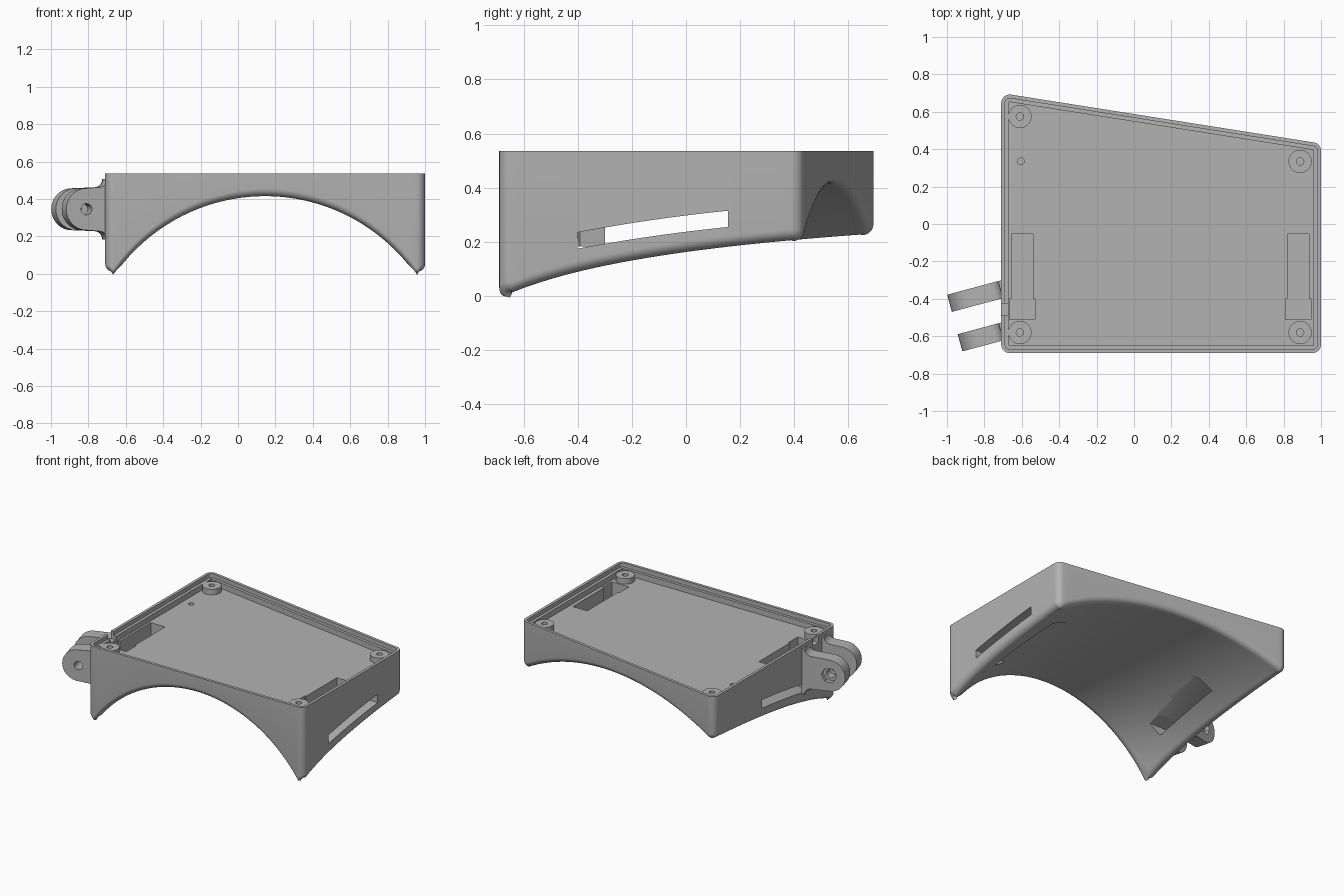
import bpy, bmesh, math
from mathutils import Vector

if "Cube" in bpy.data.objects:
    bpy.data.objects.remove(bpy.data.objects["Cube"])

mat = bpy.data.materials.new("grey plastic")
mat.diffuse_color = (0.45, 0.45, 0.45, 1)
mat.use_nodes = True
mat.node_tree.nodes["Principled BSDF"].inputs["Base Color"].default_value = mat.diffuse_color

TOP, LEDGE, FLOOR = 0.535, 0.505, 0.465
FILLET, CORNER = 0.04, 0.045
NX, NY, NA = 40, 26, 6

# Tray outline: trapezoid, counter-clockwise from front left
poly = [Vector(p) for p in ((-0.71, -0.69), (1, -0.69), (1, 0.43), (-0.71, 0.70))]
normals = []
for i in range(4):
    d = (poly[(i + 1) % 4] - poly[i]).normalized()
    normals.append(Vector((-d.y, d.x)))


def finish(name, bm, smooth=True):
    bmesh.ops.recalc_face_normals(bm, faces=bm.faces)
    me = bpy.data.meshes.new(name)
    bm.to_mesh(me)
    bm.free()
    ob = bpy.data.objects.new(name, me)
    bpy.context.collection.objects.link(ob)
    me.materials.append(mat)
    return ob


def activate(ob):
    bpy.ops.object.select_all(action='DESELECT')
    ob.select_set(True)
    bpy.context.view_layer.objects.active = ob


def smooth(ob, angle=30):
    activate(ob)
    bpy.ops.object.shade_smooth_by_angle(angle=math.radians(angle))


def cut(ob, cutters):
    activate(ob)
    for c in cutters:
        m = ob.modifiers.new("cut", 'BOOLEAN')
        m.operation, m.solver, m.object = 'DIFFERENCE', 'EXACT', c
        bpy.ops.object.modifier_apply(modifier=m.name)
        bpy.data.objects.remove(c)


def prism(name, pts, offset):
    """Extrude a planar loop of 3D points by an offset vector."""
    bm = bmesh.new()
    a = [bm.verts.new(p) for p in pts]
    b = [bm.verts.new(Vector(p) + Vector(offset)) for p in pts]
    bm.faces.new(a)
    bm.faces.new(b[::-1])
    for i in range(len(a)):
        j = (i + 1) % len(a)
        bm.faces.new((a[i], b[i], b[j], a[j]))
    return finish(name, bm)


def box(name, x0, x1, y0, y1, z0, z1):
    return prism(name, [(x0, y0, z0), (x1, y0, z0), (x1, y1, z0), (x0, y1, z0)], (0, 0, z1 - z0))


def cylinder(name, x, y, r, z0, z1, n=32):
    pts = [(x + r * math.cos(k * math.tau / n), y + r * math.sin(k * math.tau / n), z0) for k in range(n)]
    return prism(name, pts, (0, 0, z1 - z0))


# Conical arch under the tray, with a rounded lower rim
def arch(p):
    r = 0.978 + 0.65 * (p.y + 0.65)
    return 0.415 - r + math.sqrt(max(r * r - (p.x - 0.145) ** 2, 0.01))


def rim(p, n, t):
    p0 = p + n * (FILLET - t)
    m = (arch(p0 + n * 0.01) - arch(p0 - n * 0.01)) / 0.02
    s = math.sqrt(1 + m * m)
    if t >= FILLET * (1 + m / s):
        return arch(p)
    return arch(p0) + FILLET * s - math.sqrt(max(FILLET ** 2 - (t - FILLET) ** 2, 0))


def underside(p):
    return max(rim(p, n, n.dot(p - q)) for n, q in zip(normals, poly))


def inset_corner(i, t):
    n1, n2 = normals[i - 1], normals[i]
    d1, d2 = n1.dot(poly[i]) + t, n2.dot(poly[i]) + t
    det = n1.x * n2.y - n1.y * n2.x
    return Vector(((d1 * n2.y - d2 * n1.y) / det, (n1.x * d2 - n2.x * d1) / det))


def ring(t, z=None):
    """Rounded outline inset by t; without z it follows the underside."""
    out, rad = [], max(CORNER - t, 0)
    cs = [inset_corner(i, max(t, CORNER)) for i in range(4)]
    for i in range(4):
        for k in range(1, NA):
            n = normals[i - 1].lerp(normals[i], k / NA).normalized()
            p = cs[i] - n * rad
            h = z if z is not None else (rim(p, n, t) if rad else underside(p))
            out.append((p.x, p.y, h))
        seg = NX if i % 2 == 0 else NY
        a, b = cs[i] - normals[i] * rad, cs[(i + 1) % 4] - normals[i] * rad
        for k in range(seg + 1):
            p = a.lerp(b, k / seg)
            out.append((p.x, p.y, underside(p) if z is None else z))
    return out


# Tray body: floor, ledge, rim, walls, rounded edge, arch surface
bm = bmesh.new()
rings = [ring(0.04, FLOOR), ring(0.04, LEDGE), ring(0.02, LEDGE), ring(0.02, TOP), ring(0, TOP)]
rings += [ring(FILLET * (1 - math.cos(math.pi * k / 14))) for k in range(15)]
loops = [[bm.verts.new(p) for p in r] for r in rings]
bm.faces.new(loops[0])
for a, b in zip(loops, loops[1:]):
    for i in range(len(a)):
        j = (i + 1) % len(a)
        bm.faces.new((a[i], a[j], b[j], b[i]))
c = [inset_corner(i, 2 * FILLET) for i in range(4)]
grid = []
for j in range(NY + 1):
    row = []
    for i in range(NX + 1):
        p = c[0].lerp(c[1], i / NX).lerp(c[3].lerp(c[2], i / NX), j / NY)
        row.append(bm.verts.new((p.x, p.y, underside(p))))
    grid.append(row)
for j in range(NY):
    for i in range(NX):
        bm.faces.new((grid[j][i], grid[j + 1][i], grid[j + 1][i + 1], grid[j][i + 1]))
bmesh.ops.remove_doubles(bm, verts=bm.verts, dist=0.0002)
tray = finish("tray_body", bm)

# Strap slot through both legs, curved along the arch
ys = [-0.40 + 0.555 * k / 12 for k in range(13)]
mid = lambda y: 0.175 + 0.08 * (1.3 * (y + 0.4) / 0.555 - 0.3 * ((y + 0.4) / 0.555) ** 2)
slot = [(-1.2, y, mid(y)) for y in ys] + [(-1.2, y, mid(y) + 0.06) for y in ys[::-1]]
cutters = [prism("slot_cutter", slot, (2.4, 0, 0))]
# Floor pockets, each with a wider front end
for x in (-0.598, 0.878):
    cutters.append(box("pocket_cutter", x - 0.057, x + 0.057, -0.41, -0.053, 0.36, 0.6))
    cutters.append(box("pocket_end_cutter", x - 0.068, x + 0.068, -0.51, -0.40, 0.36, 0.6))
# Cable notch in the left wall and a small hole in the floor
cutters.append(box("notch_cutter", -0.75, -0.66, -0.49, -0.425, 0.48, 0.6))
cutters.append(cylinder("hole_cutter", -0.605, 0.335, 0.018, 0.43, 0.6, 20))
cut(tray, cutters)
smooth(tray)

# Screw bosses
for x, y in ((-0.61, 0.575), (0.888, 0.335), (-0.61, -0.58), (0.888, -0.58)):
    boss = cylinder("screw_boss", x, y, 0.062, FLOOR - 0.01, LEDGE, 40)
    cut(boss, [cylinder("screw_hole", x, y, 0.02, FLOOR + 0.002, 0.6, 20)])
    smooth(boss)

# Hinge prongs on the left wall, turned 15 degrees
A15 = math.radians(15)
U = Vector((-math.cos(A15), -math.sin(A15), 0))
V = Vector((math.sin(A15), -math.cos(A15), 0))


def disc(center, r, start, depth, n=32):
    pts = [center + V * start + U * (r * math.cos(k * math.tau / n)) + Vector((0, 0, r * math.sin(k * math.tau / n)))
           for k in range(n)]
    return prism("pin_cutter", pts, V * depth)


for x, y, back in ((-0.878, -0.395, 0.19), (-0.822, -0.606, 0.135)):
    center = Vector((x, y, 0.345))
    half = [(0.112 * math.cos(a), 0.112 * math.sin(a)) for a in (math.pi / 2 * k / 14 for k in range(15))]
    wall = back - 0.02
    half += [(-wall + 0.045 * (1 - math.sin(a)), 0.162 - 0.045 * math.cos(a))
             for a in (math.pi / 2 * k / 6 for k in range(7))]
    half += [(-back, 0.162)]
    prof = half + [(u, -w) for u, w in half[:0:-1]]
    pts = [center - V * 0.0475 + U * u + Vector((0, 0, w)) for u, w in prof]
    prong = prism("hinge_prong", pts, V * 0.095)
    cuts = [disc(center, 0.03, -0.1, 0.2)]
    if y > -0.5:
        cuts.append(disc(center, 0.055, -0.1, 0.085, 6))  # nut recess
    cut(prong, cuts)
    smooth(prong)
